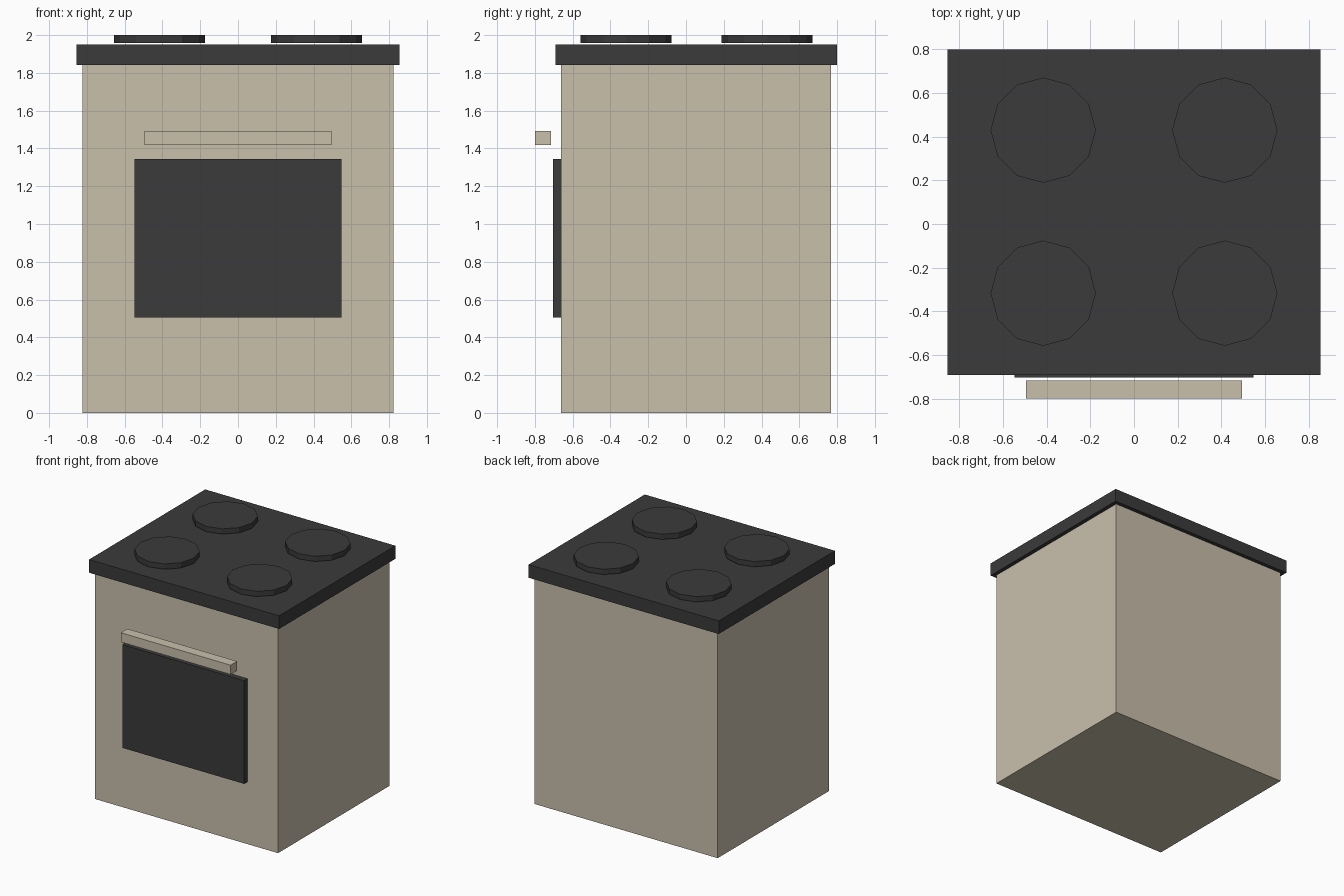
import bpy, bmesh, math
from mathutils import Matrix, Vector

if "Cube" in bpy.data.objects:
    bpy.data.objects.remove(bpy.data.objects["Cube"])


def material(name, rgb):
    m = bpy.data.materials.new(name)
    m.diffuse_color = (*rgb, 1.0)
    m.use_nodes = True
    m.node_tree.nodes["Principled BSDF"].inputs["Base Color"].default_value = m.diffuse_color
    return m


BEIGE = material("beige enamel", (0.584, 0.523, 0.407))
DARK = material("dark grey", (0.043, 0.043, 0.043))


def add(name, bm, mat):
    mesh = bpy.data.meshes.new(name)
    bm.to_mesh(mesh)
    bm.free()
    mesh.materials.append(mat)
    obj = bpy.data.objects.new(name, mesh)
    bpy.context.collection.objects.link(obj)
    return obj


def box(name, half_x, y0, y1, z0, z1, mat):
    bm = bmesh.new()
    bmesh.ops.create_cube(bm, size=1)
    bmesh.ops.scale(bm, vec=(2 * half_x, y1 - y0, z1 - z0), verts=bm.verts)
    bmesh.ops.translate(bm, vec=(0, (y0 + y1) / 2, (z0 + z1) / 2), verts=bm.verts)
    return add(name, bm, mat)


def burner(name, x, y):
    z0, z1, r = 1.957, 2.0, 0.241
    bm = bmesh.new()
    # first vertex lies on an axis, so the 12 sides match in x and y
    bmesh.ops.create_cone(bm, cap_ends=True, segments=12, radius1=r, radius2=r,
                          depth=z1 - z0)
    bmesh.ops.translate(bm, vec=(x, y, (z0 + z1) / 2), verts=bm.verts)
    return add(name, bm, DARK)


# Cabinet and cooktop slab
box("oven_body", 0.823, -0.661, 0.768, 0.0, 1.843, BEIGE)
box("cooktop", 0.855, -0.692, 0.80, 1.843, 1.95, DARK)

# Oven door window and its handle bar
box("oven_window", 0.548, -0.704, -0.661, 0.506, 1.345, DARK)
box("door_handle", 0.494, -0.80, -0.716, 1.417, 1.493, BEIGE)

# Four hot plates
for side, x in (("left", -0.416), ("right", 0.416)):
    for row, y in (("front", -0.317), ("back", 0.43)):
        burner(f"hot_plate_{row}_{side}", x, y)
